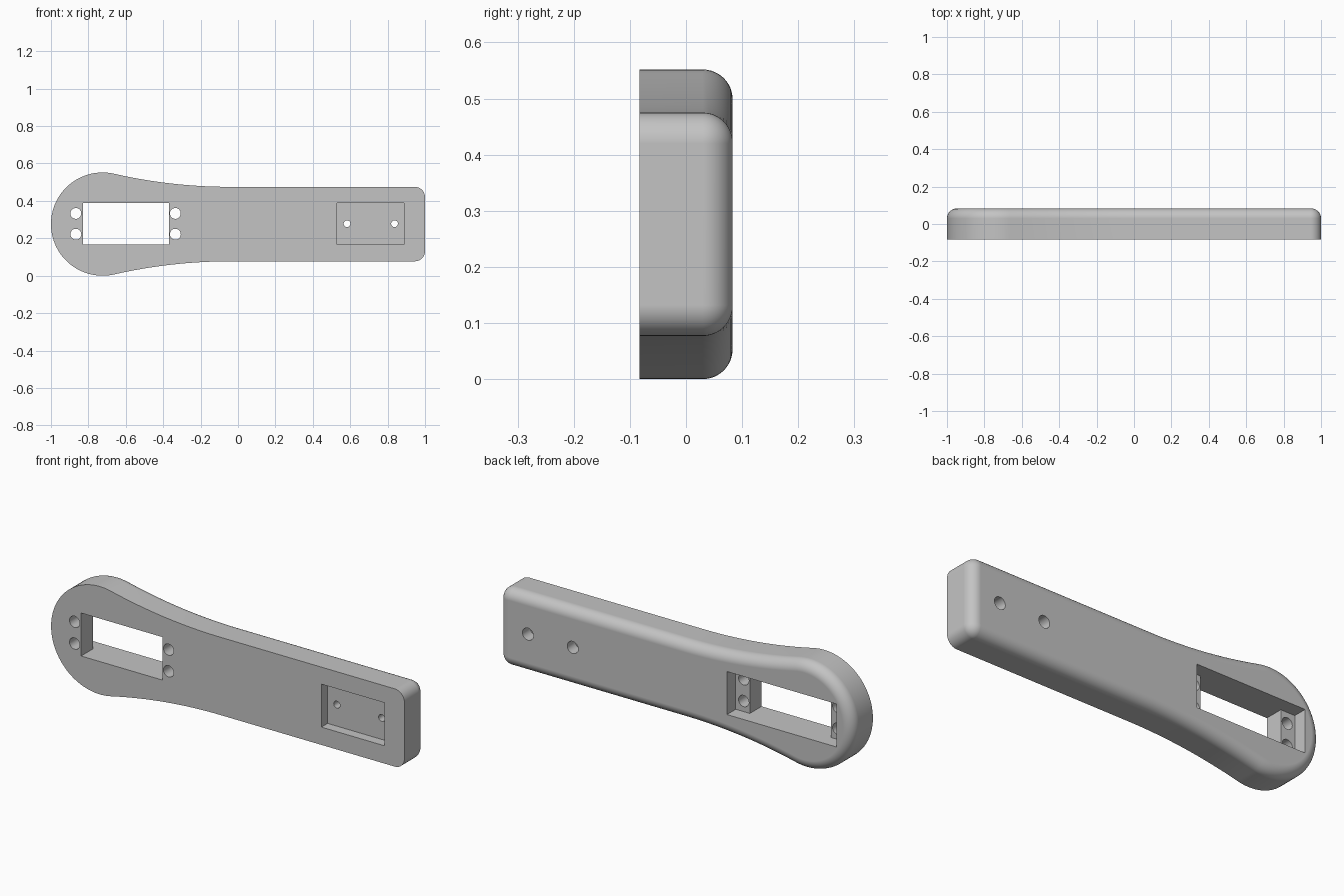
import bpy, bmesh
from math import sin, cos, atan2, pi, radians

if "Cube" in bpy.data.objects:
    bpy.data.objects.remove(bpy.data.objects["Cube"])

# Single grey material
grey = bpy.data.materials.new("light_grey")
grey.use_nodes = True
grey.diffuse_color = (0.55, 0.55, 0.55, 1)
grey.node_tree.nodes["Principled BSDF"].inputs["Base Color"].default_value = grey.diffuse_color

FRONT, BACK = -0.083, 0.083
MID = 0.276            # height of the long axis
HEAD_X, HEAD_R = -0.724, 0.276
HALF, CORNER, FILLET = 0.199, 0.055, 0.053
WAIST_R = 2.8          # concave flare between head and handle
WAIST_X = HEAD_X + ((WAIST_R + HEAD_R) ** 2 - (HALF + WAIST_R) ** 2) ** 0.5


def arc(cx, cz, r, a0, a1, n):
    return [(cx + r * cos(a0 + (a1 - a0) * i / n),
             cz + r * sin(a0 + (a1 - a0) * i / n)) for i in range(n + 1)]


def outline(inset):
    """Closed paddle outline, moved inwards by inset."""
    tangent = atan2(HALF + WAIST_R, WAIST_X - HEAD_X)
    upper = arc(HEAD_X, 0, HEAD_R - inset, pi, tangent, 28)
    upper += arc(WAIST_X, HALF + WAIST_R, WAIST_R + inset,
                 tangent + pi, 1.5 * pi, 16)[1:]
    upper += arc(1 - CORNER, HALF - CORNER, CORNER - inset, pi / 2, 0, 10)
    return upper + [(x, -z) for x, z in reversed(upper[1:])]


def make_object(name, bm):
    bmesh.ops.recalc_face_normals(bm, faces=bm.faces)
    mesh = bpy.data.meshes.new(name)
    bm.to_mesh(mesh)
    bm.free()
    mesh.materials.append(grey)
    ob = bpy.data.objects.new(name, mesh)
    bpy.context.collection.objects.link(ob)
    return ob


# Body: stacked outlines with a rounded back rim
levels = [(FRONT, 0)]
for i in range(13):
    a = pi / 2 * i / 12
    levels.append((BACK - FILLET * (1 - sin(a)), FILLET * (1 - cos(a))))

bm = bmesh.new()
rings = [[bm.verts.new((x, y, z + MID)) for x, z in outline(inset)]
         for y, inset in levels]
for low, high in zip(rings, rings[1:]):
    for i in range(len(low)):
        j = (i + 1) % len(low)
        bm.faces.new((low[i], low[j], high[j], high[i]))
bm.faces.new(rings[0])
bm.faces.new(rings[-1])
body = make_object("handle_body", bm)


def cut(cutter):
    cutter.hide_render = True
    mod = body.modifiers.new("cut", "BOOLEAN")
    mod.operation, mod.solver, mod.object = "DIFFERENCE", "EXACT", cutter
    bpy.context.view_layer.objects.active = body
    bpy.ops.object.modifier_apply(modifier=mod.name)
    bpy.data.objects.remove(cutter)


def cut_box(x0, x1, y0, y1, z0, z1):
    bm = bmesh.new()
    bmesh.ops.create_cube(bm, size=1)
    for v in bm.verts:
        v.co = (x1 if v.co.x > 0 else x0, y1 if v.co.y > 0 else y0,
                z1 if v.co.z > 0 else z0)
    cut(make_object("box_cutter", bm))


def cut_hole(x, z, r, y0, y1):
    bm = bmesh.new()
    front = [bm.verts.new((px, y0, pz)) for px, pz in arc(x, z, r, 0, 2 * pi, 32)[:-1]]
    face = bm.faces.new(front)
    out = bmesh.ops.extrude_face_region(bm, geom=[face])["geom"]
    for v in out:
        if isinstance(v, bmesh.types.BMVert):
            v.co.y = y1
    cut(make_object("hole_cutter", bm))


# Head window, with a longer pocket behind that leaves a ledge at each end
Z0, Z1 = 0.168, 0.388
cut_box(-0.83, -0.37, -0.2, 0.2, Z0, Z1)
cut_box(-0.91, -0.29, 0.012, 0.2, Z0, Z1)
for x in (-0.867, -0.335):
    for z in (0.222, 0.333):
        cut_hole(x, z, 0.029, -0.2, 0.05)

# Handle pocket in front, with two screw holes counterbored from behind
cut_box(0.53, 0.887, -0.2, FRONT + 0.05, Z0, Z1)
for x in (0.583, 0.837):
    cut_hole(x, 0.278, 0.018, -0.2, 0.2)
    cut_hole(x, 0.278, 0.031, 0.02, 0.2)

# Smooth the rounded rim, keep the cuts sharp; flat faces keep flat normals
bpy.ops.object.select_all(action="DESELECT")
body.select_set(True)
bpy.context.view_layer.objects.active = body
bpy.ops.object.shade_smooth_by_angle(angle=radians(30))
mod = body.modifiers.new("flat_face_normals", "WEIGHTED_NORMAL")
mod.keep_sharp = True
